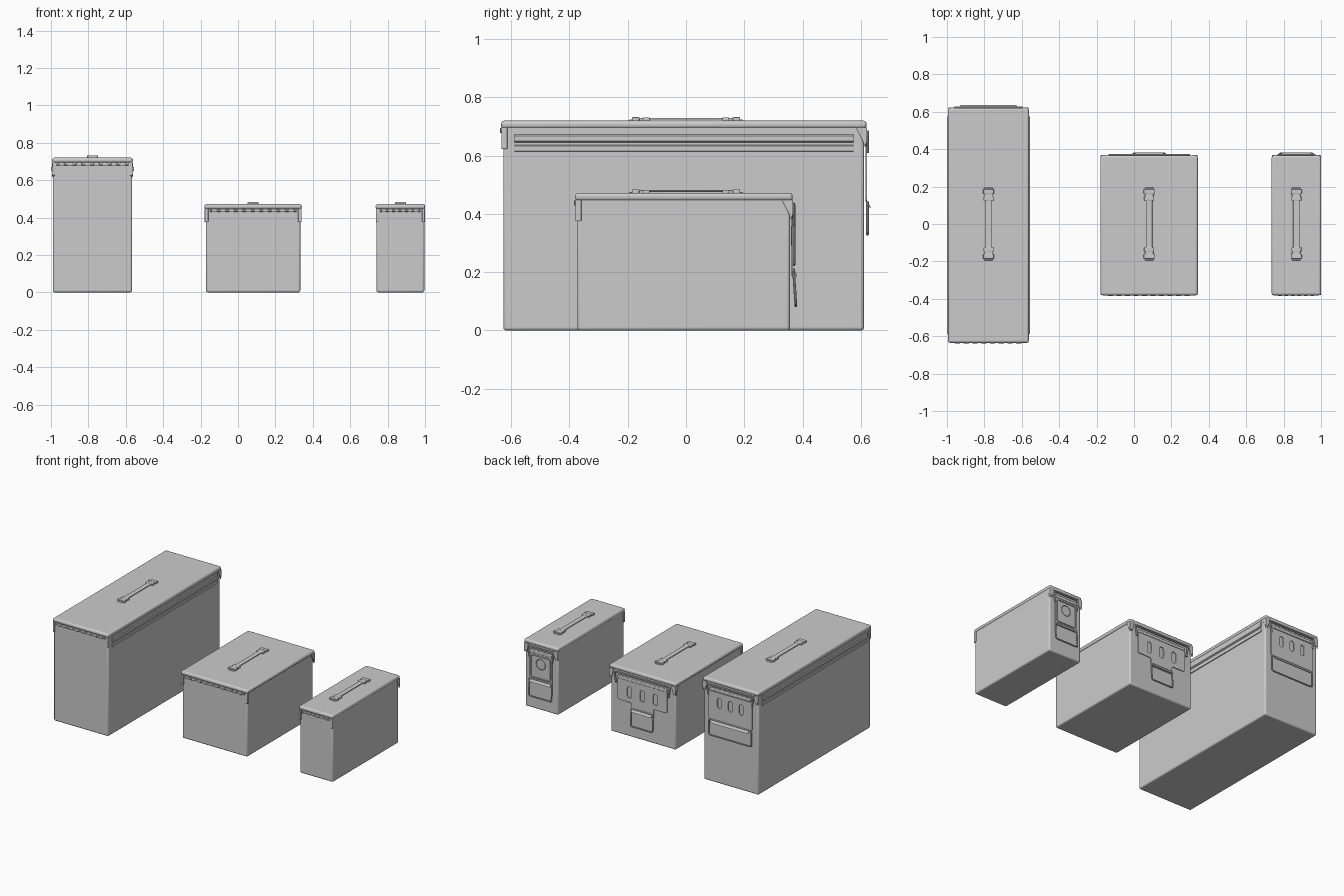
import bpy, bmesh, math
from mathutils import Vector

if "Cube" in bpy.data.objects:
    bpy.data.objects.remove(bpy.data.objects["Cube"])


def finish(ob, bevel=0.0, seg=3):
    bpy.ops.object.select_all(action='DESELECT')
    bpy.context.view_layer.objects.active = ob
    ob.select_set(True)
    if bevel:
        m = ob.modifiers.new("bevel", 'BEVEL')
        m.width, m.segments, m.limit_method = bevel, seg, 'ANGLE'
    bpy.ops.object.shade_smooth_by_angle(angle=math.radians(40))
    return ob


def prism(name, pts, vec, bevel=0.0):
    """Flat polygon extruded along a vector."""
    bm = bmesh.new()
    f = bm.faces.new([bm.verts.new(p) for p in pts])
    new = bmesh.ops.extrude_face_region(bm, geom=[f])['geom']
    verts = [v for v in new if isinstance(v, bmesh.types.BMVert)]
    bmesh.ops.translate(bm, verts=verts, vec=vec)
    if f.is_valid and len(f.edges[0].link_faces) < 2:
        bm.faces.new(f.verts)
    bmesh.ops.recalc_face_normals(bm, faces=bm.faces)
    me = bpy.data.meshes.new(name)
    bm.to_mesh(me)
    bm.free()
    ob = bpy.data.objects.new(name, me)
    bpy.context.collection.objects.link(ob)
    return finish(ob, bevel)


def box(name, x0, x1, y0, y1, z0, z1, bevel=0.0):
    bm = bmesh.new()
    bmesh.ops.create_cube(bm, size=1)
    bmesh.ops.scale(bm, verts=bm.verts, vec=(x1 - x0, y1 - y0, z1 - z0))
    bmesh.ops.translate(bm, verts=bm.verts, vec=((x0 + x1) / 2, (y0 + y1) / 2, (z0 + z1) / 2))
    me = bpy.data.meshes.new(name)
    bm.to_mesh(me)
    bm.free()
    ob = bpy.data.objects.new(name, me)
    bpy.context.collection.objects.link(ob)
    return finish(ob, bevel)


def rounded(pts, r, closed=True, n=4):
    """Round the corners of a path with small curves."""
    pts = [Vector(p) for p in pts]
    out = []
    for i, p in enumerate(pts):
        if not closed and i in (0, len(pts) - 1):
            out.append(p)
            continue
        d0, d1 = pts[i - 1] - p, pts[(i + 1) % len(pts)] - p
        a = p + d0.normalized() * min(r, d0.length * .49)
        b = p + d1.normalized() * min(r, d1.length * .49)
        for k in range(n + 1):
            t = k / n
            out.append(a * (1 - t) ** 2 + p * 2 * t * (1 - t) + b * t * t)
    return out


def curve(name, splines, dims, bevel, extrude=0.0, closed=True):
    cu = bpy.data.curves.new(name, 'CURVE')
    cu.dimensions = dims
    cu.bevel_depth, cu.extrude, cu.bevel_resolution = bevel, extrude, 2
    if dims == '2D':
        cu.fill_mode = 'BOTH'
    else:
        cu.use_fill_caps = True
    for pts in splines:
        s = cu.splines.new('POLY')
        s.points.add(len(pts) - 1)
        for q, p in zip(s.points, pts):
            q.co = (*Vector(p).to_3d(), 1)
        s.use_cyclic_u = closed
    ob = bpy.data.objects.new(name, cu)
    bpy.context.collection.objects.link(ob)
    return ob


def to_mesh(ob):
    bpy.ops.object.select_all(action='DESELECT')
    bpy.context.view_layer.objects.active = ob
    ob.select_set(True)
    bpy.ops.object.convert(target='MESH')
    return finish(bpy.context.object)


def wire(name, pts, r=0.004, closed=False, corner=0.015):
    return to_mesh(curve(name, [rounded(pts, corner, closed)], '3D', r, closed=closed))


def plate(name, outline, holes, cx, y, half=0.003):
    """Sheet-metal plate standing in the xz plane."""
    ob = curve(name, [outline] + holes, '2D', 0.001, half - 0.001)
    ob.rotation_euler = (math.pi / 2, 0, 0)
    ob.location = (cx, y, 0)
    return to_mesh(ob)


def rect(x, w, z0, z1, r):
    return rounded([(x - w, z0), (x + w, z0), (x + w, z1), (x - w, z1)], r)


def can(n, cx, hw, lw, y0, y1, H, teeth, outline, slots, pz, bail, rod):
    ly0, ly1, sk = y0 - .008, y1 + .009, H - .027
    box(n + "_body", cx - hw, cx + hw, y0, y1, 0, H - .01, 0.01)
    # square off the base: low skirt keeps the bottom edge crisp
    box(n + "_lid", cx - lw, cx + lw, ly0, ly1, sk, H, 0.011)
    # front hinge with alternating knuckles
    wire(n + "_hinge_pin", [(cx - hw + .02, ly0 + .004, sk - .009), (cx + hw - .02, ly0 + .004, sk - .009)], .006)
    pitch = (2 * hw - .05) / teeth
    for i in range(teeth):
        x = cx - hw + .025 + pitch * i
        box(n + "_hinge_knuckle", x + pitch * .12, x + pitch * .78, ly0 - .003, y0 + .002, sk - .016, sk + .003, .003)
    for s in (-1, 1):
        # front corner tabs and rear lid ears
        box(n + "_corner_tab", *sorted((cx + s * (hw - .012), cx + s * (lw - .001))), ly0 + .001, y0 + .014,
            sk - .07, sk + .004, .003)
        x = cx + s * (lw - .001)
        prism(n + "_lid_ear", [(x, y1 - .028, sk + .004), (x, ly1 + .002, sk + .004), (x, ly1 + .002, sk - .045),
                               (x, y1 + .004, sk - .065), (x, y1 - .006, sk - .04)], (-s * (lw - hw + .002), 0, 0), .002)
        prism(n + "_ear_flange", [(x, ly1 + .002, sk + .004), (x, ly1 + .002, sk - .045), (x - s * .02, ly1 + .002, sk - .06),
                                  (x - s * .032, ly1 + .002, sk - .02), (x - s * .034, ly1 + .002, sk + .004)],
              (0, -.006, 0), .002)
    # latch plate with openings
    yp = y1 + .008
    plate(n + "_latch_plate", rounded(outline, .012), slots, cx, yp)
    top = pz[1]
    # latch rod: pivots under the lid and runs down to the plate
    wire(n + "_latch_rod", [(cx - rod + .012, yp + .004, top - .05), (cx - rod, yp + .004, sk - .012),
                            (cx + rod, yp + .004, sk - .012), (cx + rod - .012, yp + .004, top - .05)], .006)
    box(n + "_latch_roll", cx - rod * .88, cx + rod * .88, y1 - .002, yp + .009, top - .016, top + .004, .005)
    # flared lower lip and pull wire
    lw2, zb = bail[0], pz[0]
    prism(n + "_latch_lip", [(cx - lw2 * .9, yp - .003, zb + .01), (cx - lw2 * .9, yp + .004, zb + .01),
                             (cx - lw2 * .9, yp + .016, zb - .014), (cx - lw2 * .9, yp + .012, zb - .014)],
          (lw2 * 1.8, 0, 0))
    yb = yp + bail[2]
    wire(n + "_pull_wire", [(cx - lw2, yp + .004, zb + .006), (cx + lw2, yp + .004, zb + .006),
                            (cx + lw2, yb, bail[1]), (cx - lw2, yb, bail[1])], .0045, True)
    # carrying handle
    box(n + "_handle_strap", cx - .017, cx + .017, -.15, .15, H + .004, H + .010, .002)
    for s in (-1, 1):
        def hb(nm, w, a, b, h):
            box(n + nm, cx - w, cx + w, *sorted((s * a, s * b)), H - .002, H + h, .003)
        hb("_handle_bracket", .027, .125, .148, .011)
        hb("_handle_neck", .022, .14, .165, .010)
        hb("_handle_foot", .029, .16, .186, .012)
        hb("_handle_end", .023, .184, .195, .004)


# tall large can
can("large_can", -.778, .212, .216, -.627, .611, .72, 8,
    [(-.17, .445), (.17, .445), (.17, .64), (-.17, .64)],
    [rect(x, .016, .53, .605, .016) for x in (-.085, 0, .085)],
    (.435, .66), (.165, .33, .004), .18)
# long pressed ribs along both sides of the large can
rib = [(.2, .613), (.217, .616), (.217, .633), (.212, .636), (.212, .645), (.222, .650),
       (.222, .668), (.217, .672), (.217, .691), (.2, .693)]
for s in (-1, 1):
    prism("large_can_side_rib", [(-.778 + s * u, -.588, z) for u, z in rib], (0, 1.163, 0))

# wide medium can
can("wide_can", .081, .252, .26, -.373, .357, .472, 10,
    [(-.085, .19), (.085, .19), (.085, .245), (.19, .245), (.19, .395), (-.19, .395), (-.19, .245), (-.085, .245)],
    [rect(x, .018, .275, .355, .018) for x in (-.1, 0, .1)],
    (.2, .41), (.085, .085, .012), .215)

# narrow small can with a round latch boss
ring = [(.038 * math.cos(a * math.tau / 24), .325 + .038 * math.sin(a * math.tau / 24)) for a in range(24)]
can("narrow_can", .868, .128, .132, -.373, .357, .472, 6,
    [(-.085, .2), (.085, .2), (.085, .395), (-.085, .395)], [ring],
    (.205, .41), (.088, .09, .012), .1)
plate("narrow_can_latch_boss", [(x * .88, .325 + (z - .325) * .88) for x, z in ring], [], .868, .364)
wire("narrow_can_latch_frame", [(.868 + x, .371, z) for x, z in ((-.075, .225), (.075, .225), (.075, .38), (-.075, .38))],
     .004, True)
